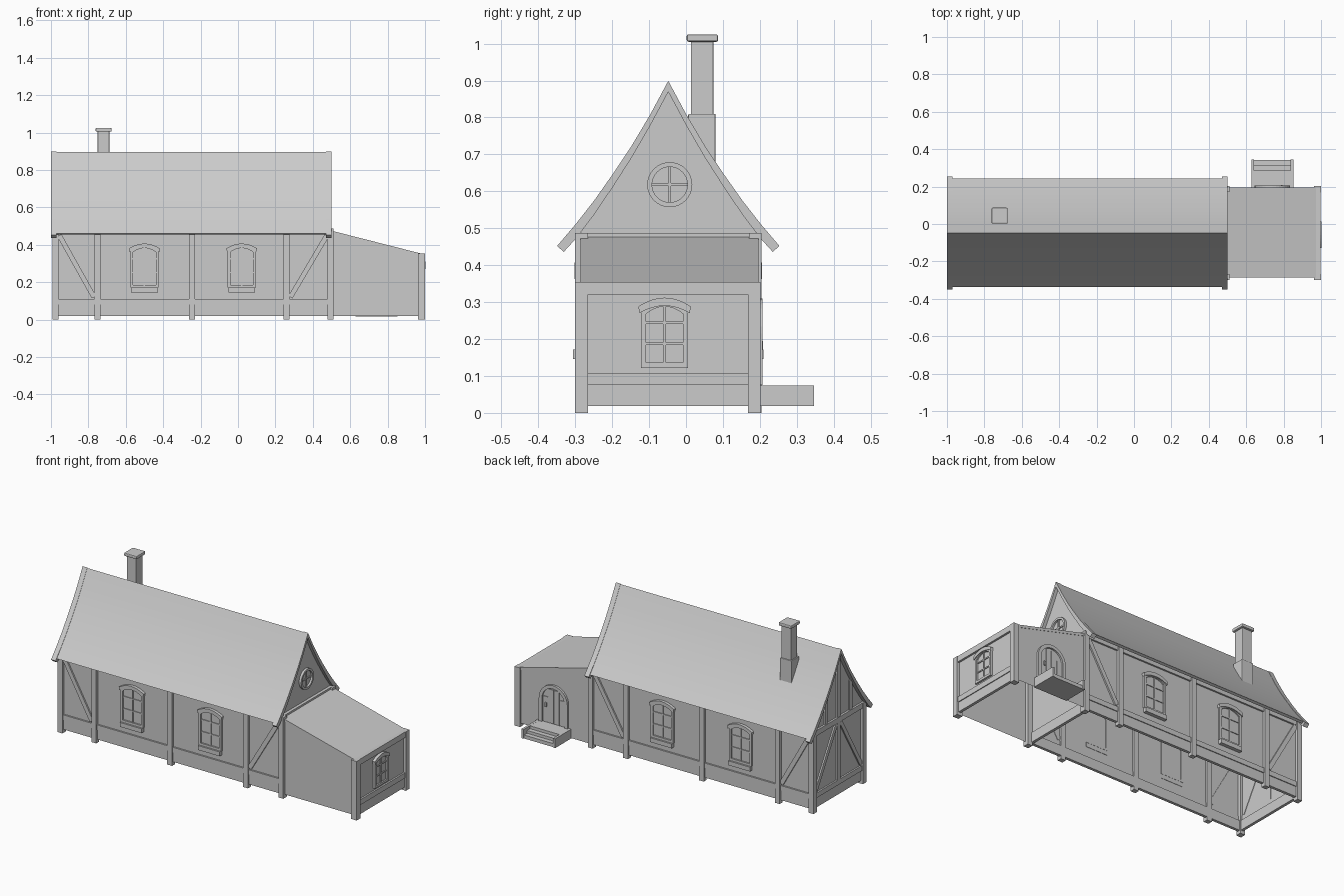
import bpy, bmesh, math
from mathutils import Vector

if "Cube" in bpy.data.objects:
    bpy.data.objects.remove(bpy.data.objects["Cube"])

V = Vector
CY = -0.048                      # ridge line y
# wall frames: origin, horizontal direction, outward normal
FRONT = (V((0, -0.284, 0)), V((1, 0, 0)), V((0, -1, 0)))
BACK = (V((0, 0.188, 0)), V((1, 0, 0)), V((0, 1, 0)))
LEFT = (V((-0.975, 0, 0)), V((0, 1, 0)), V((-1, 0, 0)))
GABLE = (V((0.48, 0, 0)), V((0, 1, 0)), V((1, 0, 0)))
END = (V((0.985, 0, 0)), V((0, 1, 0)), V((1, 0, 0)))


def place(f, p, d):
    return f[0] + f[1] * p[0] + V((0, 0, p[1])) + f[2] * d


def finish(name, bm, smooth=False):
    bmesh.ops.remove_doubles(bm, verts=bm.verts, dist=1e-5)
    me = bpy.data.meshes.new(name)
    bm.to_mesh(me)
    bm.free()
    ob = bpy.data.objects.new(name, me)
    bpy.context.collection.objects.link(ob)
    if smooth:
        bpy.ops.object.select_all(action='DESELECT')
        ob.select_set(True)
        bpy.context.view_layer.objects.active = ob
        bpy.ops.object.shade_smooth_by_angle(angle=math.radians(30))
    return ob


def sheet(name, f, pts, d=0.0):
    bm = bmesh.new()
    face = bm.faces.new([bm.verts.new(place(f, p, d)) for p in pts])
    face.normal_update()
    if face.normal.dot(f[2]) < 0:
        face.normal_flip()
    return finish(name, bm)


def band(name, f, outer, inner, d0, d1, closed=True, smooth=False):
    """Solid strip between two matching outlines, from depth d0 to d1."""
    bm = bmesh.new()
    rows = [[bm.verts.new(place(f, p, d)) for p in pts]
            for pts, d in ((outer, d0), (outer, d1), (inner, d1), (inner, d0))]
    n = len(outer)
    for i in range(n if closed else n - 1):
        j = (i + 1) % n
        for k in range(4):
            a, b = rows[k], rows[(k + 1) % 4]
            bm.faces.new((a[i], a[j], b[j], b[i]))
    if not closed:
        bm.faces.new([r[0] for r in rows])
        bm.faces.new([r[-1] for r in rows])
    bmesh.ops.recalc_face_normals(bm, faces=bm.faces)
    return finish(name, bm, smooth)


def rect(name, f, a0, a1, z0, z1, d0, d1):
    return band(name, f, [(a0, z1), (a1, z1)], [(a0, z0), (a1, z0)], d0, d1, False)


def box(name, x0, x1, y0, y1, z0, z1, bevel=0):
    ob = rect(name, (V((0, 0, 0)), V((1, 0, 0)), V((0, 1, 0))), x0, x1, z0, z1, y0, y1)
    if bevel:
        m = ob.modifiers.new("bevel", 'BEVEL')
        m.width, m.segments = bevel, 2
    return ob


def brace(name, f, a, b, w, d0, d1):
    a, b = V(a), V(b)
    t = (b - a).normalized()
    s = V((-t.y, t.x)) * w / 2
    return band(name, f, [a + s, b + s], [a - s, b - s], d0, d1, False)


def arch(c, w, z0, spring, rise, round_top=False, n=12):
    pts = [(c - w / 2, z0), (c + w / 2, z0)]
    for i in range(n + 1):
        t = math.pi * i / n
        u = math.cos(t)
        pts.append((c + u * w / 2, spring + rise * (math.sin(t) if round_top else 1 - u * u)))
    return pts


def window(name, f, c, w, z0, spring, rise, sill=True):
    t = 0.014
    out = arch(c, w, z0, spring, rise)
    inn = arch(c, w - 2 * t, z0 + t, spring - t, rise)
    band(name + "_frame", f, out, inn, -0.003, 0.012)
    sheet(name + "_glass", f, inn, 0.003)
    rect(name + "_mullion", f, c - .004, c + .004, z0 + t, spring + rise - t, 0.001, 0.008)
    for k in (1, 2):
        z = z0 + (spring - z0) * k / 2.8 + 0.008
        rect(name + "_bar", f, c - w / 2 + t, c + w / 2 - t, z - .0035, z + .0035, 0.001, 0.008)
    band(name + "_arch_head", f, arch(c, w + .014, z0, spring + .006, rise + .004)[2:],
         arch(c, w + .008, z0, spring - .012, rise)[2:], 0, 0.018, False)
    if sill:
        rect(name + "_sill", f, c - w / 2 + .003, c + w / 2 - .003, z0 - .026, z0, -0.002, 0.022)


# roof profile as (distance from ridge, height)
TOP = [(0, .899), (.05, .806), (.1, .722), (.15, .647), (.2, .576), (.25, .512), (.301, .452)]
LOW = [(0, .869), (.05, .776), (.1, .69), (.15, .612), (.2, .538), (.25, .472), (.283, .436)]


def gable_line(pts, dz=0.0, k=1.0):
    return [(CY - d * k, z + dz) for d, z in reversed(pts)] + [(CY + d * k, z + dz) for d, z in pts[1:]]


X_AXIS = (V((0, 0, 0)), V((0, 1, 0)), V((1, 0, 0)))
slab_top = TOP[:-1] + [(.290, .464)]
slab_low = [(d, z + .008) for d, z in LOW[:-1]] + [(.275, .455)]
band("main_roof", X_AXIS, gable_line(slab_top, -.003), gable_line(slab_low), -0.975, 0.475, False, True)
for x in (-1.0, 0.47):
    band("bargeboard", X_AXIS, gable_line(TOP), gable_line(LOW), x, x + .03, False, True)

# main walls, thin and open underneath
for f, n in ((FRONT, "front"), (BACK, "back")):
    sheet(n + "_wall", f, [(-.975, .02), (.48, .02), (.48, .5), (-.975, .5)])
end_shape = [(CY - .236, .02)] + gable_line(LOW[:5] + [(.236, .491)], .006) + [(CY + .236, .02)]
sheet("left_wall", LEFT, end_shape)
sheet("right_gable_wall", GABLE, end_shape)

# long side timber frame
for f, n in ((FRONT, "front"), (BACK, "back")):
    rect(n + "_skirt", f, -.975, .495, .02, .08, -.012, .005)
    rect(n + "_rail", f, -.975, .495, .08, .11, -.004, .010)
    rect(n + "_wall_plate", f, -.975, .495, .455, .485, -.004, .010)
    for x in (-.75, -.245, .26):
        rect(n + "_post", f, x - .016, x + .016, 0, .487, -.012, .016)
    for x in (-.975, .495):
        rect(n + "_corner_post", f, x - .016, x + .016, 0, .487, -.018, .016)
    brace(n + "_brace", f, (-.955, .45), (-.77, .12), .026, -.003, .009)
    brace(n + "_brace", f, (.475, .45), (.28, .12), .026, -.003, .009)
    for c in (-.5, .02):
        window(n + "_window", f, c, .15, .172, .375, .022)

# left gable timber frame
yl, yr = CY - .236, CY + .236
rect("left_skirt", LEFT, yl, yr, .02, .08, -.012, .005)
rect("left_rail", LEFT, yl, yr, .08, .11, -.004, .010)
rect("left_tie_beam", LEFT, yl, yr, .455, .487, -.004, .012)
rect("left_king_post", LEFT, CY - .013, CY + .013, .11, .86, -.003, .010)
for s in (-1, 1):
    brace("left_brace", LEFT, (CY + s * .215, .12), (CY + s * .02, .45), .024, -.003, .009)
    rect("left_gable_post", LEFT, CY + s * .115 - .012, CY + s * .115 + .012, .487, .665, -.003, .009)

# right gable: tie beam and round window
rect("right_tie_beam", GABLE, yl, yr, .455, .487, -.003, .018)
rect("right_skirt", GABLE, yl, yr, .02, .08, -.012, .005)


def circle(r, n=32):
    return [(CY + .004 + r * math.cos(2 * math.pi * i / n), .618 + r * math.sin(2 * math.pi * i / n))
            for i in range(n)]


band("round_window_frame", GABLE, circle(.061), circle(.048), -.002, .014, True, True)
sheet("round_window_glass", GABLE, circle(.048), .003)
rect("round_window_mullion", GABLE, CY, CY + .008, .57, .666, .001, .008)
rect("round_window_bar", GABLE, CY - .044, CY + .052, .614, .622, .001, .008)

# side extension with sloping roof
slope = [(.48, .02), (.985, .02), (.985, .349), (.48, .478)]
sheet("extension_front_wall", FRONT, slope)
sheet("extension_back_wall", BACK, slope, .006)
sheet("extension_end_wall", END, [(-.284, .02), (.194, .02), (.194, .35), (-.284, .35)])
brace("extension_roof", (V((0, -.286, 0)), V((1, 0, 0)), V((0, 1, 0))),
      (.485, .471), (.988, .343), .016, 0, .482)
rect("extension_skirt", END, -.27, .18, .018, .076, -.012, .005)
rect("extension_rail", END, -.27, .18, .076, .108, -.004, .010)
rect("extension_top_beam", END, -.285, .192, .32, .355, -.015, .012)
for y in (-.300, .168):
    box("extension_corner_post", .963, 1.0, y, y + .034, 0, .355)
window("end_window", END, -.058, .128, .122, .282, .02, False)

# arched door on the back of the extension
DOOR = (V((0, .194, 0)), V((1, 0, 0)), V((0, 1, 0)))
dc = .74
outer = arch(dc, .19, .075, .215, .095, True, 16)
inner = arch(dc, .15, .075, .215, .075, True, 16)
band("door_frame", DOOR, outer[1:] + outer[:1], inner[1:] + inner[:1], -.003, .013, False)
sheet("door_panel", DOOR, inner, .003)
for i in range(4):
    x = dc - .0555 + i * .037
    h = .215 + math.sqrt(.073 ** 2 - (abs(x - dc) + .016) ** 2)
    rect("door_plank", DOOR, x - .0165, x + .0165, .077, h, .001, .007)
rect("door_handle", DOOR, dc + .045, dc + .055, .17, .195, .005, .015)

# steps to the door
for x in (.628, .838):
    box("step_cheek", x, x + .014, .19, .346, .018, .074)
for i in range(3):
    box("step_tread", .64, .84, .19, .342 - .028 * (2 - i), .018, .073 - .017 * i)

# chimney
box("chimney_base", -.757, -.681, .006, .080, .66, .81, .003)
box("chimney_shaft", -.750, -.688, .013, .074, .80, 1.01, .002)
box("chimney_cap", -.761, -.676, .002, .087, 1.005, 1.025, .005)
